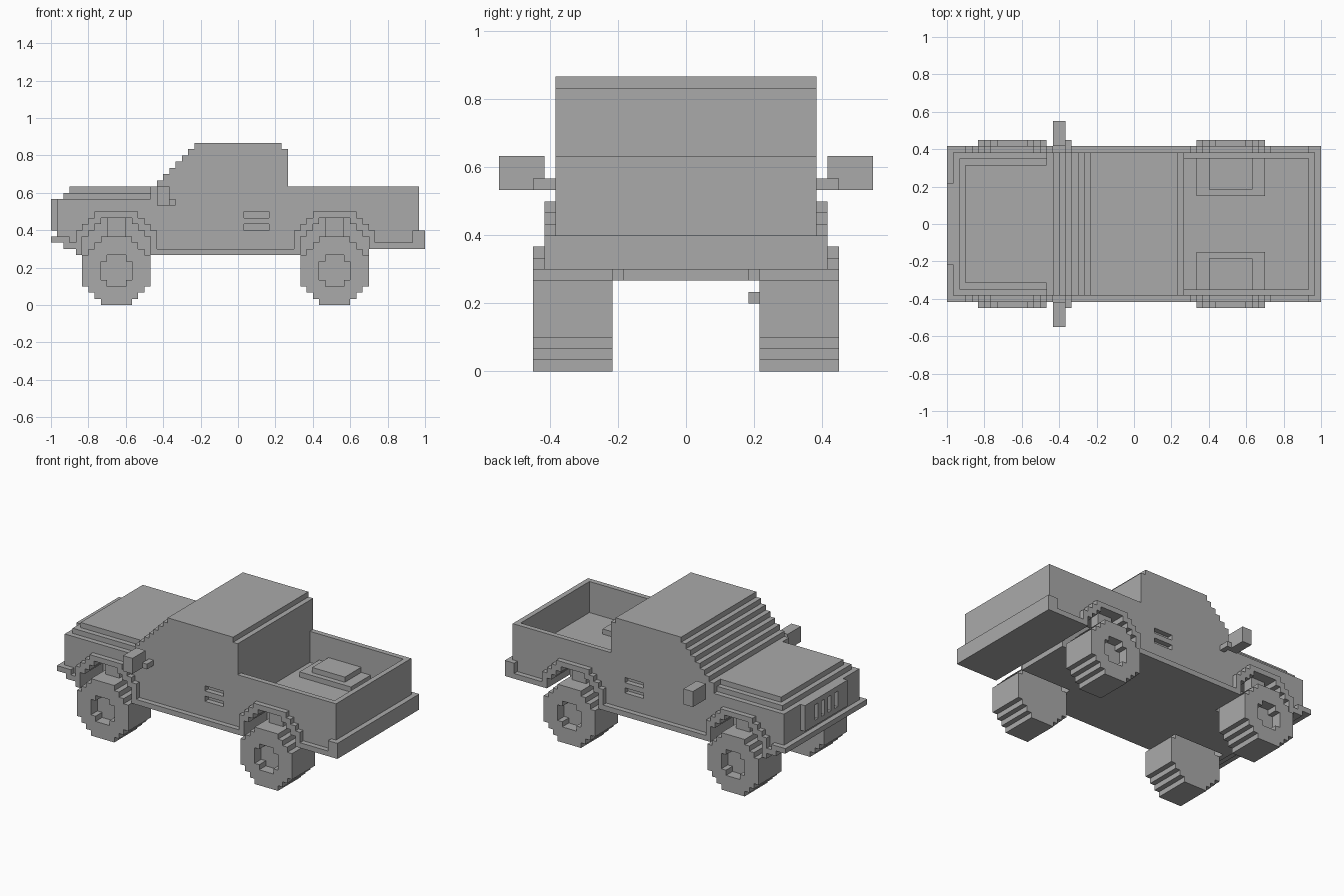
import bpy
import bmesh
from mathutils import Matrix

U = 1 / 30          # one block
FRONT, REAR = -19.5, 15.5   # wheel centres along the truck

cube = bpy.data.objects.get("Cube")
if cube:
    bpy.data.objects.remove(cube, do_unlink=True)

grey = bpy.data.materials.new("plain grey")
grey.use_nodes = True
grey.diffuse_color = (0.4, 0.4, 0.4, 1)
grey.node_tree.nodes["Principled BSDF"].inputs["Base Color"].default_value = grey.diffuse_color


def prism(name, outline, y0, y1):
    """Extrude a side outline (x, z) from y0 to y1, in blocks."""
    bm = bmesh.new()
    face = bm.faces.new([bm.verts.new((x, y0, z)) for x, z in outline])
    ext = bmesh.ops.extrude_face_region(bm, geom=[face])
    verts = [g for g in ext["geom"] if isinstance(g, bmesh.types.BMVert)]
    bmesh.ops.translate(bm, verts=verts, vec=(0, y1 - y0, 0))
    bmesh.ops.recalc_face_normals(bm, faces=bm.faces)
    bmesh.ops.transform(bm, matrix=Matrix.Scale(U, 4), verts=bm.verts)
    mesh = bpy.data.meshes.new(name)
    bm.to_mesh(mesh)
    bm.free()
    mesh.materials.append(grey)
    obj = bpy.data.objects.new(name, mesh)
    bpy.context.collection.objects.link(obj)
    return obj


def box(name, x0, x1, y0, y1, z0, z1):
    return prism(name, [(x0, z0), (x1, z0), (x1, z1), (x0, z1)], y0, y1)


def span(s, a, b):
    """Range of y on side s (+1 or -1)."""
    return sorted((s * a, s * b))


def boolean(target, tool, operation="DIFFERENCE"):
    mod = target.modifiers.new(tool.name, "BOOLEAN")
    mod.operation = operation
    mod.solver = "EXACT"
    mod.object = tool
    tool.hide_render = True
    tool.hide_viewport = True
    tool.display_type = "WIRE"


def arch(cx, half, bottom, top):
    """Stepped arch outline: three one-block steps below a flat top."""
    right = [(half, bottom)]
    for i in range(4):
        right += [(half - i, top - 3 + i)]
        if i < 3:
            right += [(half - i - 1, top - 3 + i)]
    return [(cx + x, z) for x, z in right] + [(cx - x, z) for x, z in reversed(right)]


def stepped_disc(cx, cz, steps):
    """Symmetric pixel-style disc from quarter points."""
    q = steps
    r = q[::-1]
    pts = q + [(-x, z) for x, z in r] + [(-x, -z) for x, z in q] + [(x, -z) for x, z in r]
    return [(cx + x, cz + z) for x, z in pts]


# Body: lower shell, stepped windscreen, cab and bed in one side outline
outline = [(-29, 10), (-28, 10), (-28, 9), (-26, 9), (-26, 8), (21, 8), (21, 9),
           (29, 9), (29, 19), (8, 19), (8, 25), (7, 25), (7, 26), (-7, 26)]
for i in range(6):
    outline += [(-7 - i, 25 - i), (-8 - i, 25 - i)]
outline += [(-13, 19), (-14, 19), (-14, 17), (-29, 17)]
body = prism("body", outline, -11.5, 11.5)

boolean(body, box("bed_cutter", 8, 28, -10.5, 10.5, 13, 22))
for s in (-1, 1):
    # Wheel tubs inside the bed
    boolean(body, box("tub_lower", REAR - 5.5, REAR + 5.5, *span(s, 4.5, 11), 12, 14), "UNION")
    boolean(body, box("tub_upper", REAR - 3.5, REAR + 3.5, *span(s, 5.5, 11), 12.5, 15), "UNION")
for s in (-1, 1):
    for cx in (FRONT, REAR):
        boolean(body, prism("wheel_well_cutter", arch(cx, 5.5, 5, 14), *span(s, 5.5, 13)))
    for z in (12, 14):
        boolean(body, box("side_vent_cutter", 1, 5, *span(s, 10.5, 13), z, z + 1))

# Bonnet layers and grille
box("bonnet_lower", -28, -14, -10.5, 10.5, 17, 18)
box("bonnet_middle", -27, -14, -9.5, 9.5, 18, 19)
grille = box("grille", -30, -29, -6.5, 6.5, 12, 17)
for y in (-3, -1, 1, 3):
    boolean(grille, box("grille_slot_cutter", -31, -28, y - 0.5, y + 0.5, 13, 16))

# Bumpers
box("front_bumper", -30, -28, -12.5, 12.5, 10, 11)
box("rear_bumper", 28, 30, -12.5, 12.5, 9, 12)

disc = [(5.5, 2.5), (4.5, 2.5), (4.5, 3.5), (3.5, 3.5), (3.5, 4.5), (2.5, 4.5), (2.5, 5.5)]
hub = [(2.5, 1.5), (1.5, 1.5), (1.5, 2.5)]

for s, side in ((-1, "right"), (1, "left")):
    trim = span(s, 11.5, 12.5)
    # Trim strips along the lower sides
    box(side + "_sill", -14, 10, *trim, 8, 9)
    box(side + "_rear_trim", 21, 28, *trim, 9, 10)
    box(side + "_bumper_end", -28, -27, *trim, 10, 11)
    box(side + "_front_trim", -28, -25, *trim, 9, 10)
    box(side + "_front_trim_end", -26, -25, *trim, 8, 9)
    # Mirrors
    box(side + "_mirror", -13, -11, *span(s, 12.5, 16.5), 16, 19)
    box(side + "_mirror_arm", -11, -10, *span(s, 11.5, 13.5), 16, 17)
    for cx, end in ((FRONT, "front"), (REAR, "rear")):
        name = side + "_" + end
        # Arch flare: a band one block wide
        band = arch(cx, 6.5, 9, 15) + arch(cx, 5.5, 9, 14)[::-1]
        prism(name + "_flare", band, *trim)
        # Wheel with recessed hub, and a strut above it
        wheel = prism(name + "_wheel", stepped_disc(cx, 5.5, disc), *span(s, 6.5, 13.5))
        boolean(wheel, prism("hub_cutter", stepped_disc(cx, 5.5, hub), *span(s, 11.5, 15)))
        box(name + "_strut", cx - 1.5, cx + 1.5, *span(s, 8.5, 10.5), 11, 14)

# Small stub inside the left rear wheel
box("axle_stub", REAR - 0.5, REAR + 0.5, 5.5, 6.5, 6, 7)
